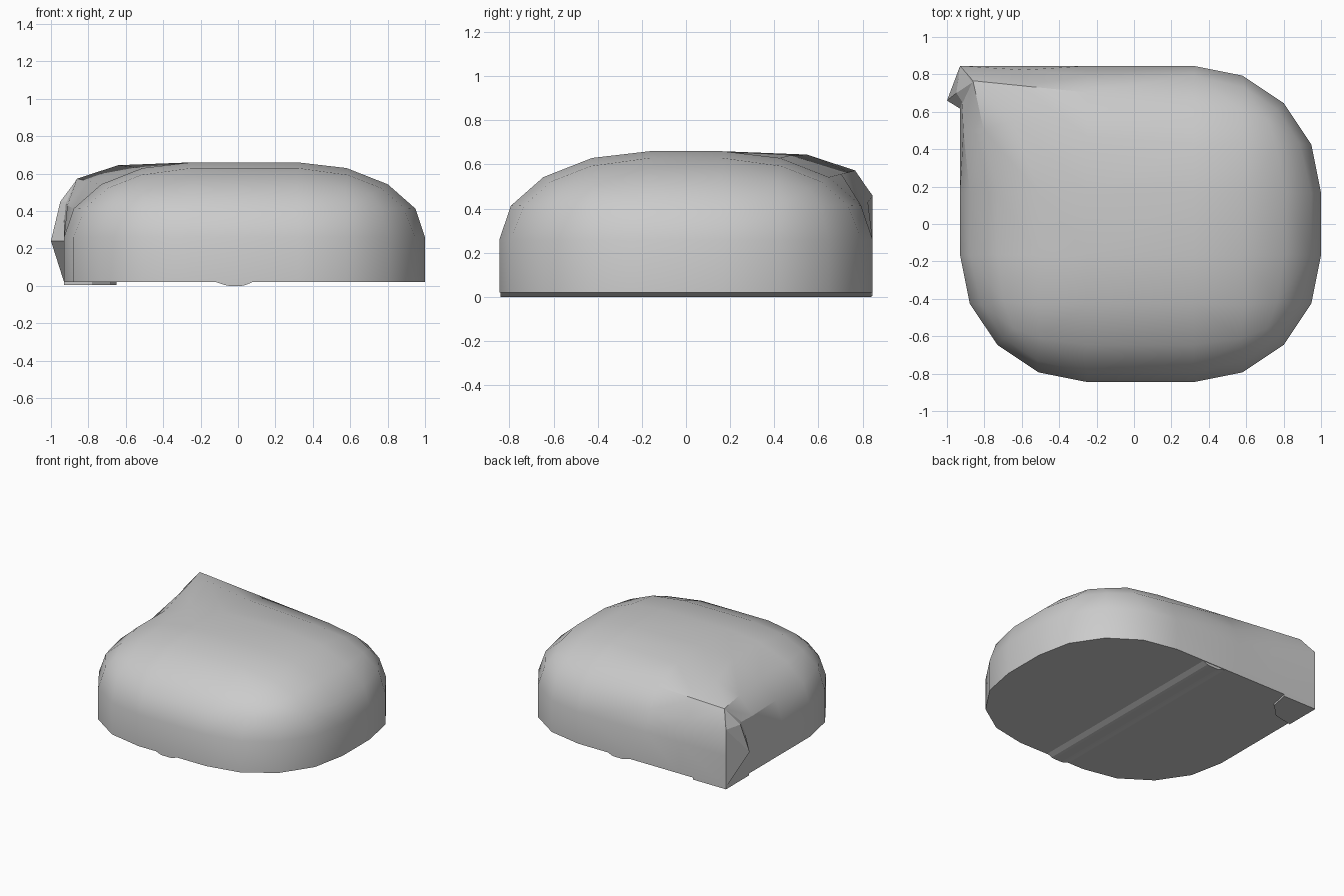
import bpy, bmesh, math
from mathutils import Vector

if "Cube" in bpy.data.objects:
    bpy.data.objects.remove(bpy.data.objects["Cube"])

R, RZ = 0.68, 0.40            # bevel radius in plan, and squashed in height
HX, HY, CX = 0.965, 0.845, 0.035
Z_BASE, Z_SHOULDER = 0.02, 0.26


def finish(name, bm, smooth=True):
    bmesh.ops.recalc_face_normals(bm, faces=bm.faces)
    me = bpy.data.meshes.new(name)
    bm.to_mesh(me)
    bm.free()
    ob = bpy.data.objects.new(name, me)
    bpy.context.collection.objects.link(ob)
    if smooth:
        me.shade_smooth()
        me.set_sharp_from_angle(angle=math.radians(30))
    return ob


def prism(name, pts, axis_vec):
    # Closed outline pushed along a vector
    bm = bmesh.new()
    f = bm.faces.new([bm.verts.new(p) for p in pts])
    g = bmesh.ops.extrude_face_region(bm, geom=[f], use_keep_orig=True)
    vs = [e for e in g["geom"] if isinstance(e, bmesh.types.BMVert)]
    bmesh.ops.translate(bm, verts=vs, vec=axis_vec)
    return finish(name, bm, False)


# Cushion body: box with wide four-segment bevels, flat underneath
bm = bmesh.new()
bmesh.ops.create_cube(bm, size=2)
low = (Z_BASE - Z_SHOULDER) * R / RZ
for v in bm.verts:
    v.co = Vector((v.co.x * HX, v.co.y * HY, R if v.co.z > 0 else low))
edges = [e for e in bm.edges if max(v.co.z for v in e.verts) > 0]
bmesh.ops.bevel(bm, geom=edges, offset=R, offset_type='OFFSET', segments=4,
                profile=0.5, affect='EDGES', clamp_overlap=False)

# Square off and lift the back-left corner
for v in bm.verts:
    a = (-(HX - R) - v.co.x) / R
    b = (v.co.y - (HY - R)) / R
    c = max(v.co.z / R, 0)
    v.co = Vector((v.co.x + CX, v.co.y, Z_SHOULDER + v.co.z * RZ / R))
    if a < -0.01 or b < -0.01:
        continue
    a, b = max(a, 0), max(b, 0)
    m = max(a, b)
    if m < 0.01:
        continue
    k = 1 / math.hypot(m, c)
    s = min(a, b) / m
    lift = math.sin(2 * math.atan2(m, c))
    sy = s + (0.48 * (1 - s) if b > a and c > 0.6 else 0)
    v.co.x = CX - (HX - R) - a * k * R - 0.13 * s * lift
    v.co.y = (HY - R) + b * k * R + 0.12 * sy * lift
    v.co.x = max(v.co.x, CX - HX)
    v.co.y = min(v.co.y, HY)
    if c > 0:
        v.co.z = Z_SHOULDER + c * k * RZ + (0.03 * sy * lift if c > 0.5 else 0)
finish("cushion_body", bm)

# Folded flap bulging out of the squared corner
bm = bmesh.new()
for p in [(-0.93, 0.845, 0.02), (-1.0, 0.66, 0.24), (-0.95, 0.70, 0.45),
          (-0.86, 0.76, 0.57), (-0.93, 0.845, 0.46), (-0.93, 0.62, 0.24),
          (-0.87, 0.58, 0.45)]:
    bm.verts.new(p)
bmesh.ops.convex_hull(bm, input=bm.verts)
finish("corner_flap", bm, False)

# Shallow ridge running along the underside
prism("underside_ridge",
      [(x, -0.84, z) for x, z in [(-0.12, 0.021), (-0.07, 0.004), (-0.05, 0),
                                  (0.02, 0), (0.04, 0.004), (0.08, 0.021)]],
      (0, 1.68, 0))

# Thin patch under the squared corner
prism("underside_patch",
      [(-0.93, 0.845, 0.005), (-0.65, 0.845, 0.005), (-0.68, 0.70, 0.005),
       (-0.78, 0.60, 0.005), (-0.93, 0.57, 0.005)], (0, 0, 0.016))
